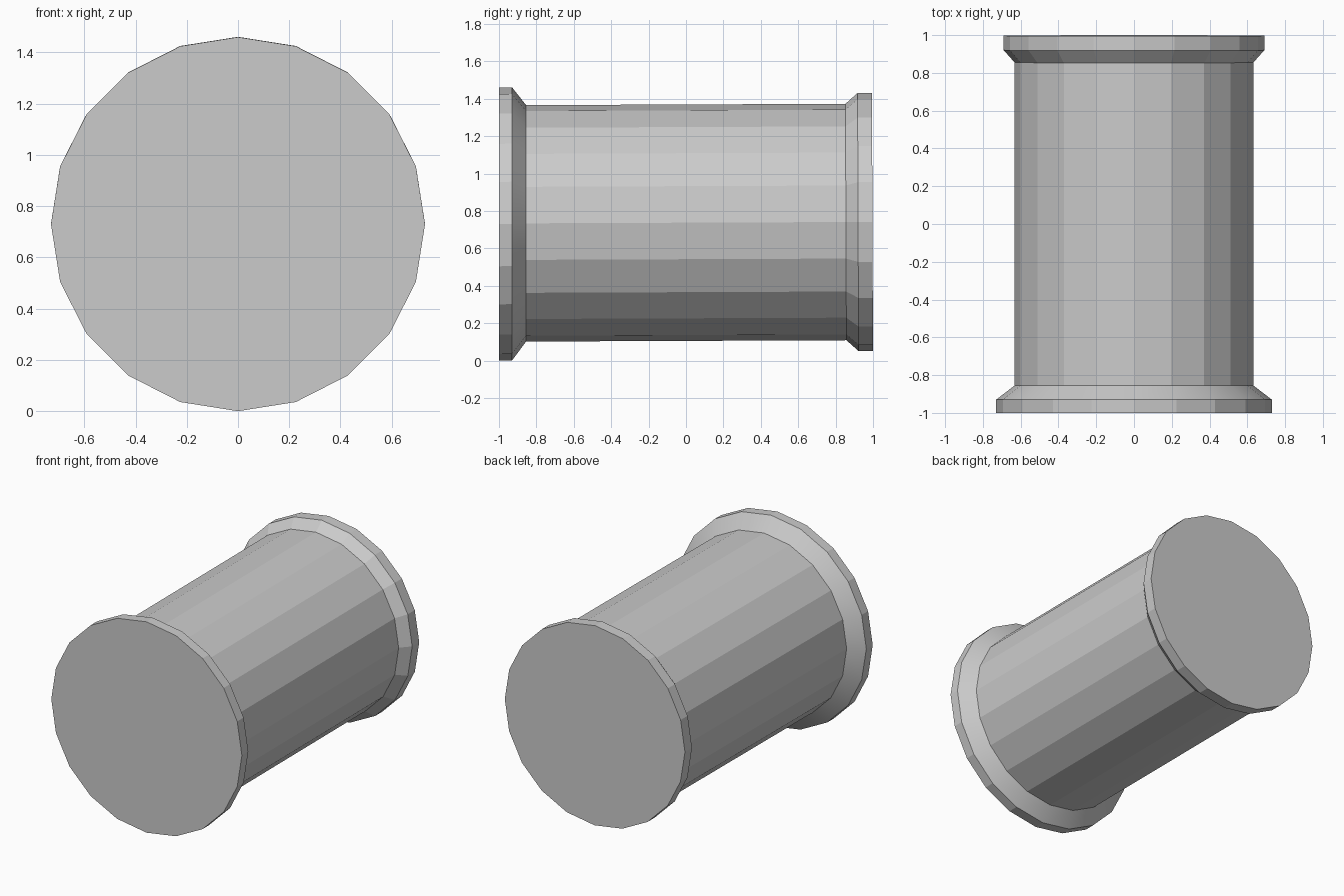
import bpy, bmesh
from math import sin, cos, pi

if "Cube" in bpy.data.objects:
    bpy.data.objects.remove(bpy.data.objects["Cube"])

SIDES = 20
TILT = 0.004  # the axis rises very slightly towards the back

# Spool profile, front to back: (y, radius, centre height)
PROFILE = [
    (-1.00, 0.73, 0.73),     # front rim
    (-0.93, 0.73, 0.731),
    (-0.855, 0.632, 0.734),  # barrel
    (0.855, 0.632, 0.741),
    (0.92, 0.69, 0.741),     # smaller back rim
    (0.997, 0.69, 0.741),
]

bm = bmesh.new()
rings = []
for i, (y, r, zc) in enumerate(PROFILE):
    lean = TILT if i > 2 else 0.0
    rings.append([bm.verts.new((r * sin(a), y - lean * r * cos(a), zc + r * cos(a)))
                  for a in (2 * pi * k / SIDES for k in range(SIDES))])

# Side walls; only the front bevel is smooth shaded
for i, (a, b) in enumerate(zip(rings, rings[1:])):
    for k in range(SIDES):
        n = (k + 1) % SIDES
        face = bm.faces.new((a[k], a[n], b[n], b[k]))
        face.smooth = (i == 1)

# End caps
bm.faces.new(rings[0])
bm.faces.new(rings[-1])
bmesh.ops.recalc_face_normals(bm, faces=bm.faces[:])

mesh = bpy.data.meshes.new("flanged_barrel")
bm.to_mesh(mesh)
bm.free()
bpy.context.collection.objects.link(bpy.data.objects.new("flanged_barrel", mesh))
